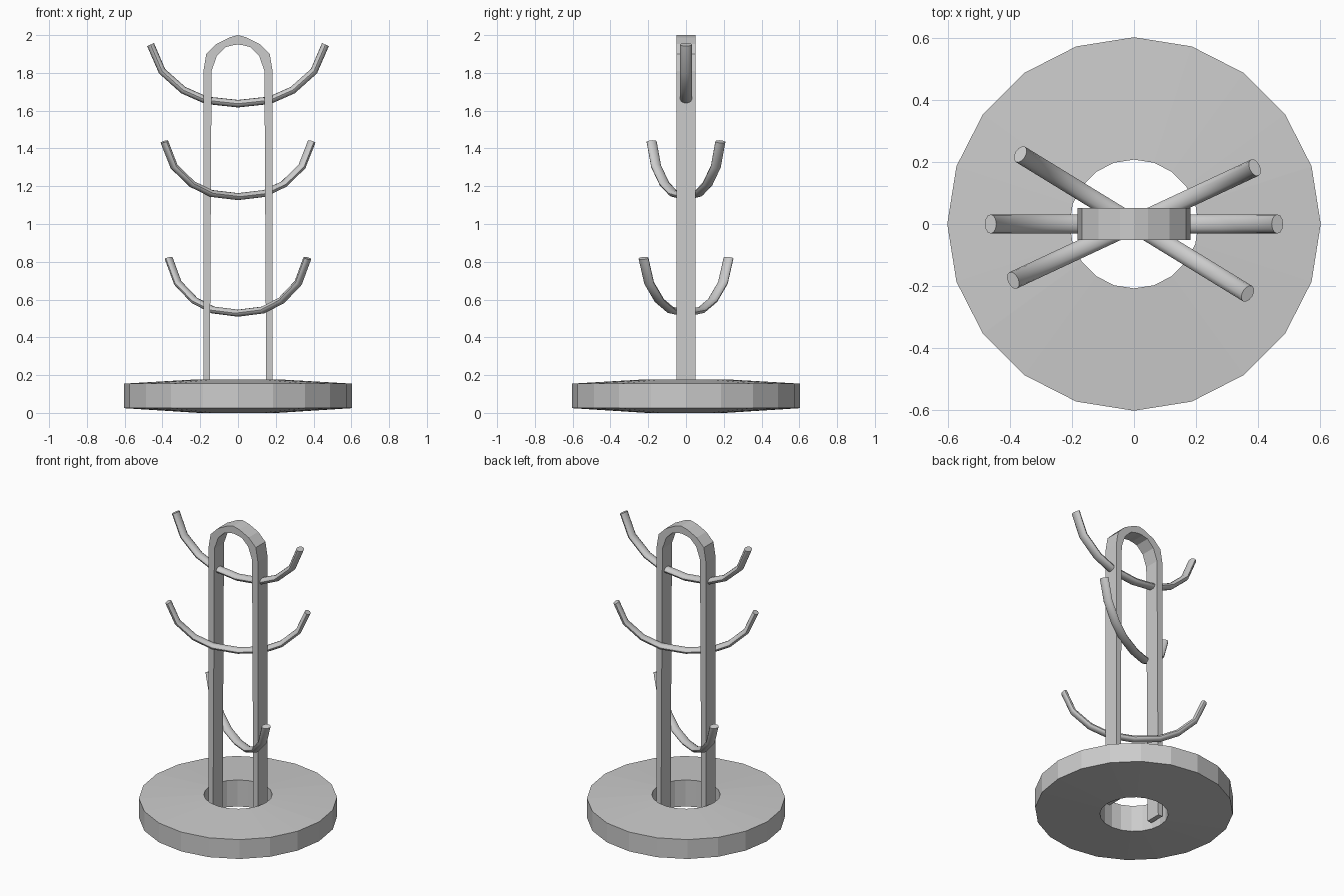
import bpy, bmesh
from math import sin, cos, pi, radians
from mathutils import Vector

if "Cube" in bpy.data.objects:
    bpy.data.objects.remove(bpy.data.objects["Cube"])


def make_object(name, bm, smooth=False):
    bmesh.ops.recalc_face_normals(bm, faces=bm.faces[:])
    mesh = bpy.data.meshes.new(name)
    bm.to_mesh(mesh)
    bm.free()
    ob = bpy.data.objects.new(name, mesh)
    bpy.context.collection.objects.link(ob)
    if smooth:
        bpy.ops.object.select_all(action='DESELECT')
        ob.select_set(True)
        bpy.context.view_layer.objects.active = ob
        bpy.ops.object.shade_smooth_by_angle(angle=radians(35))
    return ob


def bridge(bm, rings):
    """Join consecutive closed rings of vertices with quads."""
    for a, b in zip(rings, rings[1:]):
        n = len(a)
        for i in range(n):
            j = (i + 1) % n
            bm.faces.new((a[i], a[j], b[j], b[i]))


# Base: 20-sided ring with slightly sloping top and bottom
SIDES = 20
bm = bmesh.new()
profile = [(0.208, 0.0), (0.603, 0.025), (0.603, 0.155), (0.208, 0.178)]
rings = [[bm.verts.new((r * cos(2 * pi * i / SIDES), r * sin(2 * pi * i / SIDES), z))
          for i in range(SIDES)] for r, z in profile]
bridge(bm, rings + rings[:1])
make_object("base_ring", bm)

# Upright: flat bar bent into an inverted U, outer and inner outlines paired
half = [  # outer x, outer z, inner x, inner z
    (0.183, 0.03, 0.150, 0.03),
    (0.183, 1.81, 0.140, 1.81),
    (0.168, 1.90, 0.112, 1.89),
    (0.115, 1.953, 0.065, 1.937),
    (0.045, 1.988, 0.025, 1.947),
]
path = [(-a, b, -c, d) for a, b, c, d in half] + [(0, 2.0, 0, 1.95)] + half[::-1]
bm = bmesh.new()
D = 0.051
rings = [[bm.verts.new(p) for p in ((ox, -D, oz), (ox, D, oz), (ix, D, iz), (ix, -D, iz))]
         for ox, oz, ix, iz in path]
bridge(bm, rings)
bm.faces.new(rings[0])
bm.faces.new(rings[-1])
make_object("upright_frame", bm)


# Hooks: curved rods of oval section, turned about the vertical axis
def hook(name, z, angle, scale):
    side = [(0.463, 0.313), (0.402, 0.172), (0.290, 0.072), (0.168, 0.018)]
    pts = [Vector((-x, 0, h)) for x, h in side] + [Vector((0, 0, 0))]
    pts += [Vector((x, 0, h)) for x, h in side[::-1]]
    bm = bmesh.new()
    rings = []
    for k, p in enumerate(pts):
        t = (pts[min(k + 1, len(pts) - 1)] - pts[max(k - 1, 0)]).normalized()
        n = Vector((-t.z, 0, t.x))
        rings.append([bm.verts.new(p + n * 0.020 * cos(2 * pi * i / 12)
                                   + Vector((0, 0.031 * sin(2 * pi * i / 12), 0)))
                      for i in range(12)])
    bridge(bm, rings)
    bm.faces.new(rings[0])
    bm.faces.new(rings[-1])
    bmesh.ops.scale(bm, vec=(scale,) * 3, verts=bm.verts[:])
    ob = make_object(name, bm, smooth=True)
    ob.location.z = z
    ob.rotation_euler.z = radians(angle)


hook("top_hook", 1.637, 0, 1.0)
hook("middle_hook", 1.145, 25, 0.93)
hook("lower_hook", 0.528, -31.5, 0.93)
